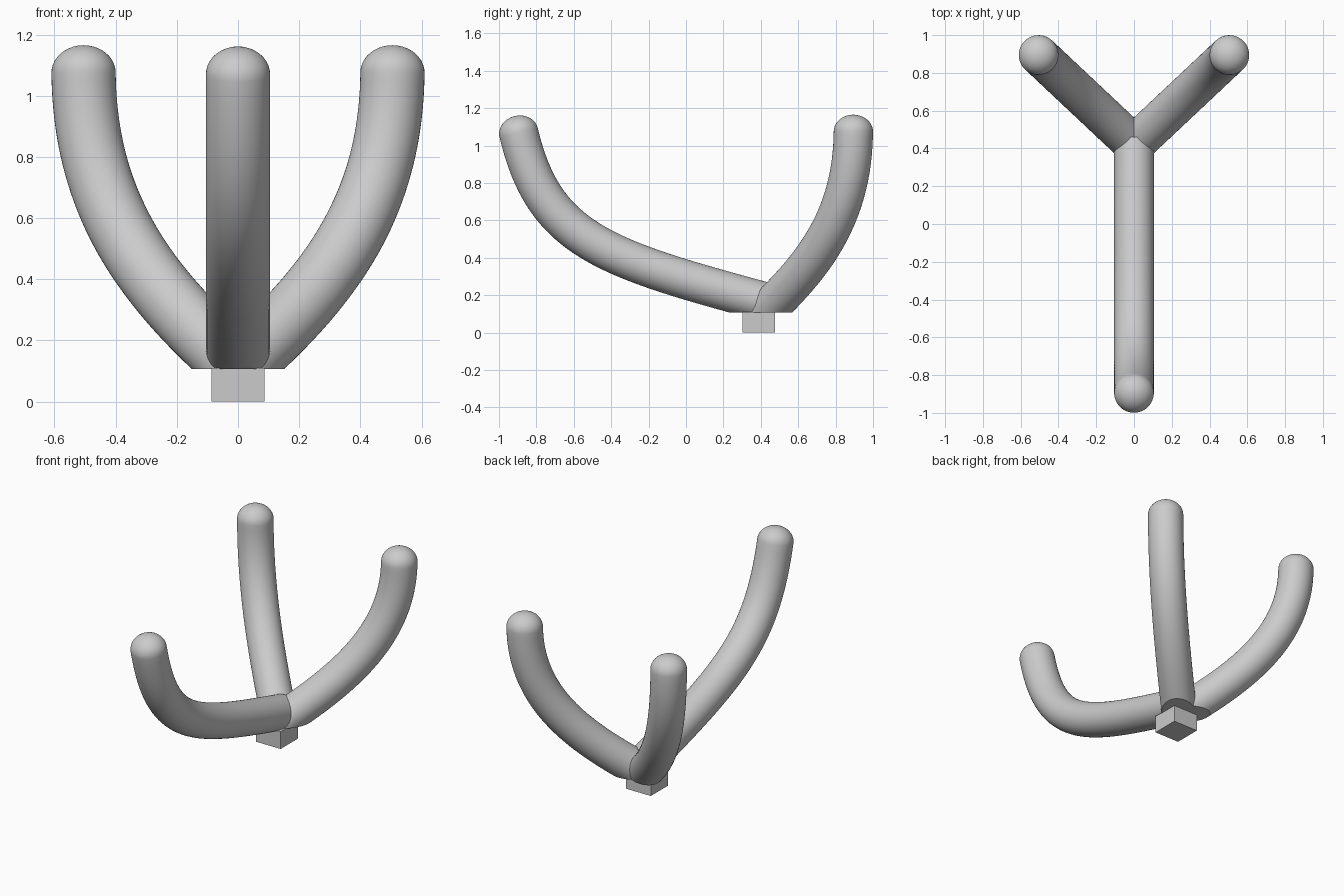
import bpy, bmesh, math
from mathutils import Vector

if "Cube" in bpy.data.objects:
    bpy.data.objects.remove(bpy.data.objects["Cube"])

RADIUS, SIDES, STEPS = 0.105, 48, 40
CAP_HEIGHT, CAP_STEPS = 0.09, 10
FLOOR = 0.107          # flat underside of the arms


def bezier(p, t):
    u = 1 - t
    pos = p[0]*u**3 + p[1]*3*u*u*t + p[2]*3*u*t*t + p[3]*t**3
    tan = (p[1]-p[0])*u*u + (p[2]-p[1])*2*u*t + (p[3]-p[2])*t*t
    return pos, tan.normalized()


def trim(bm, point, outward):
    """Slice the tube with a plane and close the opening."""
    res = bmesh.ops.bisect_plane(
        bm, geom=bm.verts[:] + bm.edges[:] + bm.faces[:], dist=1e-6,
        plane_co=point, plane_no=outward, clear_outer=True)
    edges = [e for e in bm.edges if e.is_boundary]
    bmesh.ops.holes_fill(bm, edges=edges, sides=0)


def arm(name, pts, cut_point, cut_normal):
    pts = [Vector(p) for p in pts]
    flat = pts[3] - pts[0]
    side = Vector((-flat.y, flat.x, 0)).normalized()
    # straight run through the joint, curved arm, then rounded tip
    rings = []
    p0, t0 = bezier(pts, 0)
    rings.append((p0 - t0*0.3, t0, RADIUS))
    for i in range(STEPS + 1):
        rings.append((*bezier(pts, i/STEPS), RADIUS))
    end, tan = bezier(pts, 1)
    for i in range(1, CAP_STEPS):
        a = math.pi/2 * i/CAP_STEPS
        rings.append((end + tan*CAP_HEIGHT*math.sin(a), tan, RADIUS*math.cos(a)))

    bm = bmesh.new()
    loops = []
    for c, t, r in rings:
        n = t.cross(side)
        loops.append([bm.verts.new(c + (side*math.cos(a) + n*math.sin(a))*r)
                      for a in (2*math.pi*k/SIDES for k in range(SIDES))])
    for a, b in zip(loops, loops[1:]):
        for k in range(SIDES):
            j = (k + 1) % SIDES
            bm.faces.new((a[k], a[j], b[j], b[k]))
    tip = bm.verts.new(end + tan*CAP_HEIGHT)
    for k in range(SIDES):
        bm.faces.new((loops[-1][k], loops[-1][(k+1) % SIDES], tip))
    bm.faces.new(loops[0][::-1])

    trim(bm, cut_point, cut_normal)
    trim(bm, (0, 0, FLOOR), (0, 0, -1))
    bmesh.ops.recalc_face_normals(bm, faces=bm.faces)
    me = bpy.data.meshes.new(name)
    bm.to_mesh(me)
    bm.free()
    ob = bpy.data.objects.new(name, me)
    bpy.context.collection.objects.link(ob)
    bpy.ops.object.select_all(action='DESELECT')
    ob.select_set(True)
    bpy.context.view_layer.objects.active = ob
    bpy.ops.object.shade_smooth_by_angle(angle=math.radians(35))


# Long front arm
arm("front_arm",
    [(0, 0.42, 0.165), (0, -0.45, 0.40), (0, -0.76, 0.50), (0, -0.895, 1.07)],
    (0, 0.46, 0), (0, 1, 0))

# Two back arms, mitred where they meet on the centre plane
for s, label in ((-1, "left"), (1, "right")):
    profile = [(0, 0.11), (0.28, 0.36), (0.50, 0.62), (0.505, 1.075)]
    arm(f"back_{label}_arm",
        [(s*x, 0.42 + 0.94*x, z) for x, z in profile],
        (0, 0, 0), (-s, 0, 0))

# Square peg under the joint
bpy.ops.mesh.primitive_cube_add(size=1, location=(0, 0.39, 0.055))
peg = bpy.context.object
peg.name = "base_peg"
peg.scale = (0.174, 0.174, 0.11)
